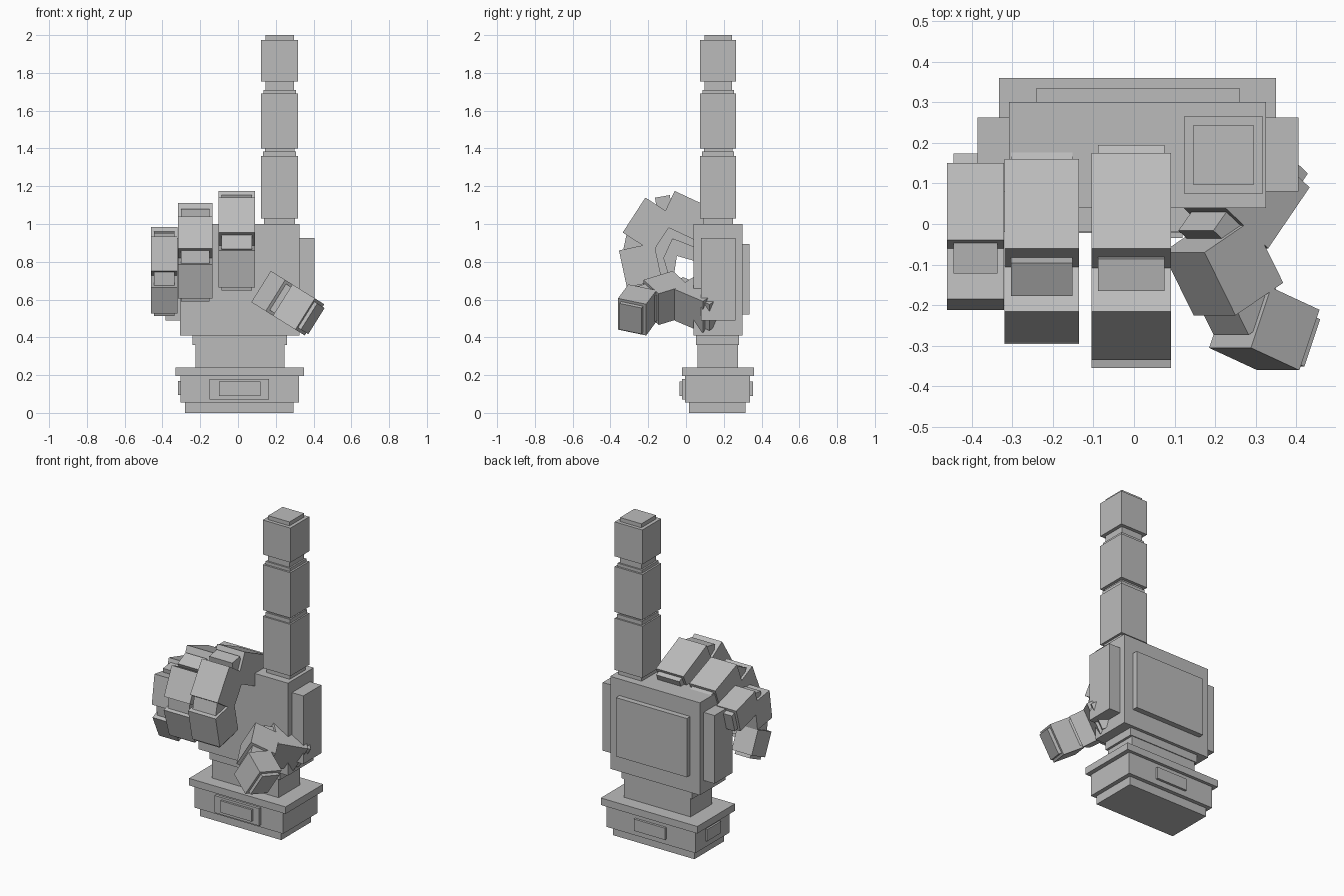
import bpy
from mathutils import Vector

if "Cube" in bpy.data.objects:
    bpy.data.objects.remove(bpy.data.objects["Cube"])

grey = bpy.data.materials.new("stone_grey")
grey.diffuse_color = (0.5, 0.5, 0.5, 1)
grey.use_nodes = True
grey.node_tree.nodes["Principled BSDF"].inputs["Base Color"].default_value = grey.diffuse_color


def mesh(name, verts):
    """Six-sided block from four bottom and four top corners."""
    faces = [(3, 2, 1, 0), (4, 5, 6, 7), (0, 1, 5, 4),
             (1, 2, 6, 5), (2, 3, 7, 6), (3, 0, 4, 7)]
    me = bpy.data.meshes.new(name)
    me.from_pydata(verts, [], faces)
    me.materials.append(grey)
    ob = bpy.data.objects.new(name, me)
    bpy.context.collection.objects.link(ob)
    # consistent outward normals
    import bmesh
    bm = bmesh.new()
    bm.from_mesh(me)
    bmesh.ops.recalc_face_normals(bm, faces=bm.faces)
    bm.to_mesh(me)
    bm.free()


def box(name, x0, x1, y0, y1, z0, z1):
    mesh(name, [(x, y, z) for z in (z0, z1)
                for x, y in ((x0, y0), (x1, y0), (x1, y1), (x0, y1))])


# Base and wrist
box("base_foot", -0.28, 0.295, 0.015, 0.315, 0, 0.055)
box("base_block", -0.305, 0.322, -0.005, 0.34, 0.055, 0.195)
box("base_flange", -0.332, 0.35, -0.02, 0.36, 0.195, 0.24)
box("base_front_panel", -0.15, 0.165, -0.022, 0, 0.07, 0.18)
box("base_front_inset", -0.1, 0.12, -0.035, 0, 0.09, 0.165)
box("base_back_panel", -0.1, 0.12, 0.33, 0.355, 0.09, 0.165)
box("base_side_panel", -0.317, -0.3, 0.1, 0.24, 0.095, 0.17)
box("wrist", -0.225, 0.245, 0.06, 0.275, 0.24, 0.37)
box("wrist_collar", -0.24, 0.26, 0.053, 0.28, 0.36, 0.41)

# Palm with back and side plates
box("palm", -0.308, 0.325, 0.04, 0.30, 0.41, 1.0)
box("palm_back_plate", -0.24, 0.26, 0.29, 0.335, 0.52, 0.895)
box("palm_left_plate", -0.385, -0.30, 0.08, 0.262, 0.49, 0.925)
box("palm_right_plate", 0.32, 0.405, 0.08, 0.262, 0.49, 0.925)

# Straight finger: wide segments alternating with narrow joints
for i, (z0, z1, inset) in enumerate([
        (0.99, 1.03, 0.015), (1.03, 1.36, 0), (1.36, 1.385, 0.01),
        (1.385, 1.40, 0.02), (1.40, 1.69, 0), (1.69, 1.71, 0.012),
        (1.71, 1.755, 0.022), (1.755, 1.975, 0), (1.975, 2.0, 0.022)]):
    box(f"raised_finger_{i}", 0.123 + inset, 0.318 - inset,
        0.075 + inset, 0.265 - inset, z0, z1)


def curled(name, origin, eu, ev, width, thick, segs):
    """Segments given by their outer edge in the (u, v) plane of the finger."""
    origin, eu, ev = Vector(origin), Vector(eu).normalized(), Vector(ev).normalized()
    ew = eu.cross(ev)

    def block(part, a, b, t, w):
        # a, b: centre line ends
        d = (b - a).normalized()
        n = Vector((-d.y, d.x)) * t / 2
        quad = (a - n, b - n, b + n, a + n)
        mesh(f"{name}_{part}", [origin + eu * p.x + ev * p.y + ew * s * w / 2
                                for s in (-1, 1) for p in quad])

    lines = []
    for a, b in segs:
        a, b = Vector(a), Vector(b)
        d = (b - a).normalized()
        n = Vector((-d.y, d.x)) * thick / 2
        lines.append((a + n, b + n, d))
    slim, flat = width - 0.032, thick - 0.035
    for i, (a, b, d) in enumerate(lines):
        block(f"segment_{i}", a, b, thick, width)
        if i:
            # joint reaching into both neighbouring segments
            pa, pd = lines[i - 1][1], lines[i - 1][2]
            block(f"joint_{i}", pa - pd * 0.03, a + d * 0.03, flat, slim)
    a, b, d = lines[0]
    block("root", a - d * 0.03, a + d * 0.01, flat, slim)
    a, b, d = lines[-1]
    block("tip", b - d * 0.01, b + d * 0.02, flat, slim)


Y, Z = (0, 1, 0), (0, 0, 1)
curled("middle_finger", (-0.007, 0, 0), Y, Z, 0.195, 0.19,
       [((0.175, 1.065), (-0.06, 1.175)),
        ((-0.215, 1.14), (-0.335, 0.955)),
        ((-0.355, 0.86), (-0.313, 0.664))])
curled("ring_finger", (-0.227, 0, 0), Y, Z, 0.183, 0.18,
       [((0.16, 1.025), (-0.06, 1.11)),
        ((-0.215, 1.04), (-0.292, 0.87)),
        ((-0.295, 0.785), (-0.24, 0.605))])
curled("little_finger", (-0.39, 0, 0), Y, Z, 0.141, 0.15,
       [((0.15, 0.93), (-0.04, 0.985)),
        ((-0.185, 0.935), (-0.212, 0.75)),
        ((-0.205, 0.665), (-0.14, 0.525))])

# Thumb curls in a plane tilted about the front axis
curled("thumb", (0.122, 0, 0.669), (0.85, 0, -0.53), Y, 0.195, 0.16,
       [((0.18, 0.19), (0.06, 0.04)),
        ((0.0, -0.07), (0.09, -0.225)),
        ((0.135, -0.305), (0.275, -0.36))])
